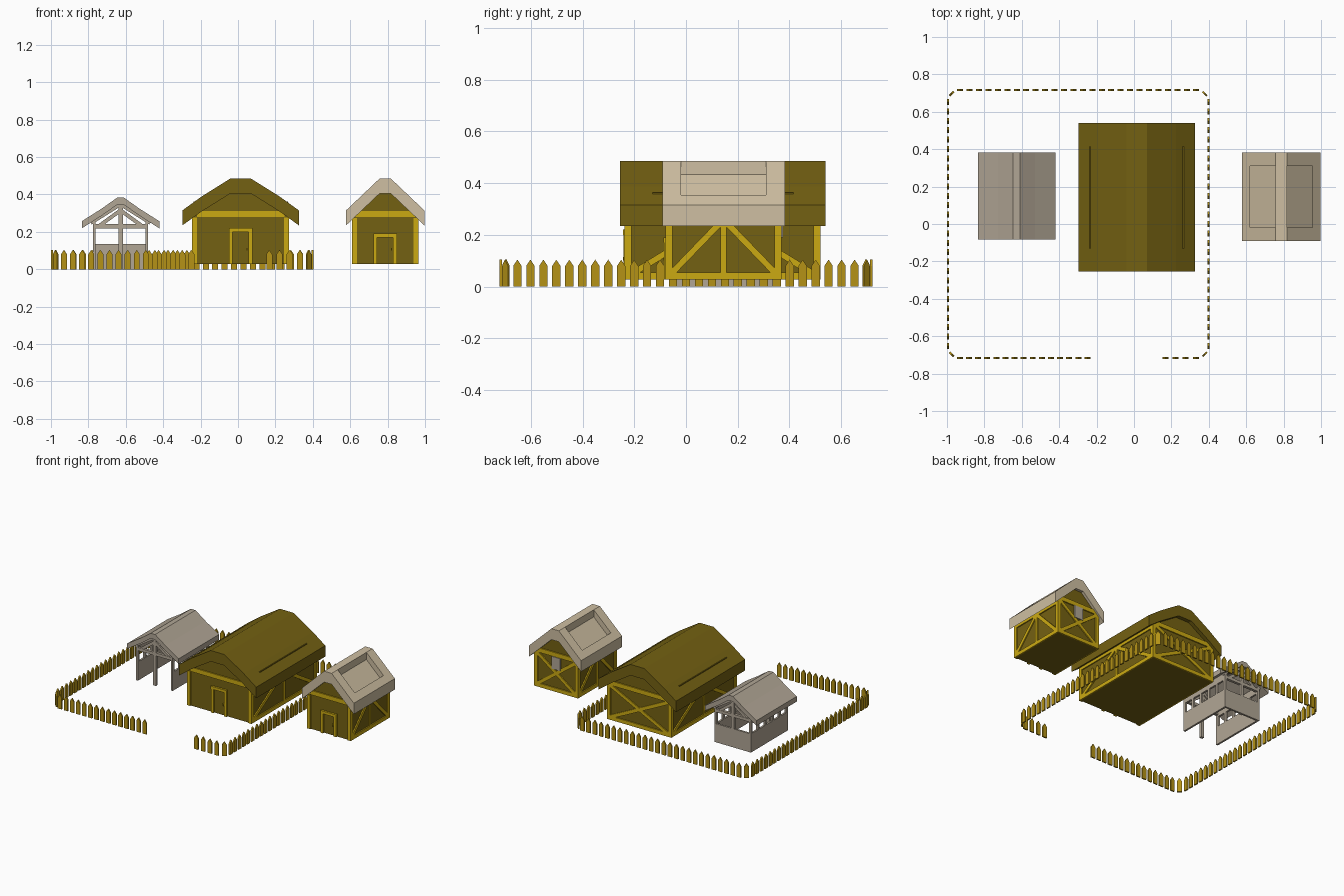
import bpy, bmesh, math
from mathutils import Vector, Matrix

cube = bpy.data.objects.get("Cube")
if cube:
    bpy.data.objects.remove(cube)


def material(name, r, g, b):
    m = bpy.data.materials.new(name)
    m.use_nodes = True
    col = (r, g, b, 1)
    m.diffuse_color = col
    m.node_tree.nodes["Principled BSDF"].inputs["Base Color"].default_value = col
    return m


DARK = material("dark olive wood", 0.175, 0.12, 0.006)
GOLD = material("gold trim", 0.6, 0.4, 0.006)
PICKET = material("picket ochre", 0.46, 0.29, 0.008)
TAN = material("tan roof", 0.62, 0.52, 0.36)
GREY = material("weathered grey", 0.44, 0.38, 0.3)


def finish(name, bm, mat):
    bmesh.ops.recalc_face_normals(bm, faces=bm.faces)
    me = bpy.data.meshes.new(name)
    bm.to_mesh(me)
    bm.free()
    me.materials.append(mat)
    ob = bpy.data.objects.new(name, me)
    bpy.context.collection.objects.link(ob)
    return ob


def add_prism(bm, pts, y0, y1, mat=Matrix()):
    """Extrude an x-z outline along y."""
    f = bm.faces.new([bm.verts.new(mat @ Vector((x, y0, z))) for x, z in pts])
    r = bmesh.ops.extrude_face_region(bm, geom=[f])
    top = [v for v in r["geom"] if isinstance(v, bmesh.types.BMVert)]
    step = mat.to_3x3() @ Vector((0, y1 - y0, 0))
    bmesh.ops.translate(bm, verts=top, vec=step)


def add_beam(bm, a, b, width, depth, normal):
    """Square timber from a to b, lying on a wall with the given normal."""
    a, b, n = Vector(a), Vector(b), Vector(normal)
    d = b - a
    side = d.normalized().cross(n)
    m = Matrix((side * width, n * depth, d)).transposed().to_4x4()
    m.translation = (a + b) / 2
    bmesh.ops.create_cube(bm, size=1, matrix=m)


def mirror(half):
    """Close a half outline, listed eave to ridge, across its centre."""
    return half + [(-x, z) for x, z in reversed(half)]


def roof_outline(top, thick, notched=None):
    under = mirror([(x, z - thick) for x, z in top])
    return mirror(notched or top) + under[::-1]


def barn(prefix, cx, half_w, y0, y1, roof_top, thick, door_h):
    """Closed barn body with gold framing on all four sides."""
    floor, t, w = 0.027, 0.008, 0.027
    at = Matrix.Translation((cx, 0, 0))
    hw = half_w - t
    under = [(x, z - thick) for x, z in roof_top]
    # wall top where the underside of the roof meets it
    for (xa, za), (xb, zb) in zip(under, under[1:]):
        if xb <= hw <= xa:
            wall_z = za + (zb - za) * (xa - hw) / (xa - xb)
    bm = bmesh.new()
    rise = [(hw, floor), (hw, wall_z)] + [p for p in under if p[0] < hw]
    add_prism(bm, mirror(rise), y0 + t, y1 - t, at)
    finish(prefix + "_walls", bm, DARK)

    bm = bmesh.new()
    c = w / 2
    low, high = floor + c, 0.295
    for y, n in ((y0 + t / 2, -1), (y1 - t / 2, 1)):
        normal = (0, n, 0)
        reach = half_w * 0.9
        add_beam(bm, (cx - reach, y, high), (cx + reach, y, high), 0.032, t, normal)
        for s in (-1, 1):
            x = cx + s * (half_w - c)
            add_beam(bm, (x, y, floor), (x, y, wall_z), w, t, normal)
            if n > 0:
                add_beam(bm, (x, y, low), (2 * cx - x, y, high - c), w * 0.9, t, normal)
        if n > 0:
            add_beam(bm, (cx - half_w, y, low), (cx + half_w, y, low), w, t, normal)
    ym = (y0 + y1) / 2
    for s in (-1, 1):
        x, normal = cx + s * (half_w - t / 2), (s, 0, 0)
        add_beam(bm, (x, y0, low), (x, y1, low), w, t, normal)
        add_beam(bm, (x, y0, wall_z - c), (x, y1, wall_z - c), w, t, normal)
        add_beam(bm, (x, ym, floor), (x, ym, wall_z), w * 0.8, t, normal)
        for y in (y0 + c, y1 - c):
            add_beam(bm, (x, y, floor), (x, y, wall_z), w, t, normal)
            add_beam(bm, (x, y, low), (x, ym, wall_z - c), w * 0.9, t, normal)
    finish(prefix + "_timber_frame", bm, GOLD)

    # door surround and handle
    bm = bmesh.new()
    for s in (-1, 1):
        x = cx + s * 0.053
        add_beam(bm, (x, y0 + 0.002, floor), (x, y0 + 0.002, door_h), 0.02, 0.014, (0, -1, 0))
    z = door_h - 0.01
    add_beam(bm, (cx - 0.063, y0, z), (cx + 0.063, y0, z), 0.02, 0.014, (0, -1, 0))
    add_beam(bm, (cx + 0.034, y0, 0.1), (cx + 0.034, y0, 0.115), 0.006, 0.014, (0, -1, 0))
    finish(prefix + "_door_frame", bm, GOLD)


# large barn
BX = 0.014
big_top = [(0.311, 0.315), (0.21, 0.388), (0.055, 0.485)]
barn("large_barn", BX, 0.26, -0.237, 0.52, big_top, 0.08, 0.22)
bm = bmesh.new()
add_prism(bm, roof_outline(big_top, 0.08), -0.255, 0.54, Matrix.Translation((BX, 0, 0)))
finish("large_barn_roof", bm, DARK)
bm = bmesh.new()
for s in (-1, 1):
    x = BX + s * 0.249
    add_beam(bm, (x, -0.13, 0.36), (x, 0.415, 0.36), 0.006, 0.006, (s, 0, 0))
finish("large_barn_roof_batten", bm, DARK)

# small barn, with a recessed panel in each roof slope
SX = 0.787
small_top = [(0.209, 0.315), (0.03, 0.485)]
notched = [(0.209, 0.315), (0.168, 0.354), (0.168, 0.302), (0.03, 0.433), (0.03, 0.485)]
barn("small_barn", SX, 0.177, -0.08, 0.37, small_top, 0.08, 0.19)
bm = bmesh.new()
at = Matrix.Translation((SX, 0, 0))
for y0, y1, cut in ((-0.09, -0.02, None), (-0.02, 0.31, notched), (0.31, 0.382, None)):
    add_prism(bm, roof_outline(small_top, 0.08, cut), y0, y1, at)
finish("small_barn_roof", bm, TAN)
bm = bmesh.new()
add_beam(bm, (SX, 0.37, 0.19), (SX, 0.37, 0.28), 0.07, 0.009, (0, 1, 0))
finish("small_barn_hatch", bm, GREY)

# open shelter
HX, HW, F, B = -0.628, 0.147, -0.065, 0.36
shed_top = [(0.207, 0.257), (0.1, 0.325), (0.018, 0.383)]
bm = bmesh.new()
add_prism(bm, roof_outline(shed_top, 0.038), -0.082, 0.382, Matrix.Translation((HX, 0, 0)))
finish("shelter_roof", bm, GREY)

bm = bmesh.new()
side, sill = HW - 0.007, 0.135
for s in (-1, 1):
    x, n = HX + s * side, (s, 0, 0)
    add_beam(bm, (x, F, sill / 2), (x, B, sill / 2), sill, 0.014, n)
    add_beam(bm, (x, F, 0.232), (x, B, 0.232), 0.05, 0.014, n)
    for i in range(6):
        y = F + 0.01 + i * (B - F - 0.02) / 5
        add_beam(bm, (x, y, 0), (x, y, 0.25), 0.02, 0.014, n)
add_beam(bm, (HX - HW, B - 0.007, sill / 2), (HX + HW, B - 0.007, sill / 2), sill, 0.014, (0, 1, 0))
finish("shelter_walls", bm, GREY)

bm = bmesh.new()
for y in (F + 0.01, B - 0.01):
    n = (0, 1, 0)
    add_beam(bm, (HX, y, 0), (HX, y, 0.36), 0.024, 0.02, n)
    add_beam(bm, (HX - HW, y, 0.23), (HX + HW, y, 0.23), 0.022, 0.02, n)
    for s in (-1, 1):
        x = HX + s * side
        add_beam(bm, (x, y, 0), (x, y, 0.25), 0.014, 0.02, n)
        add_beam(bm, (HX + s * 0.11, y, 0.235), (HX, y, 0.315), 0.02, 0.016, n)
        add_beam(bm, (HX + s * 0.16, y, 0.25), (HX, y, 0.35), 0.024, 0.016, n)
finish("shelter_truss_frames", bm, GREY)

# picket fence with a gateway at the front
bm = bmesh.new()
picket = mirror([(0.016, 0), (0.016, 0.08), (0.0, 0.104)][:2])
picket.insert(2, (0, 0.104))


def add_row(a, b):
    a, b = Vector(a), Vector(b)
    d = b - a
    count = max(1, round(d.length / 0.05))
    for i in range(count):
        p = a + d * ((i + 0.5) / count)
        m = Matrix.Translation((p.x, p.y, 0)) @ Matrix.Rotation(math.atan2(d.y, d.x), 4, "Z")
        add_prism(bm, picket, -0.005, 0.005, m)


L, R, E, k = -0.995, 0.398, 0.717, 0.04
for s in (-1, 1):
    add_row((L, s * (E - k)), (L + k, s * E))
    add_row((R, s * (E - k)), (R - k, s * E))
add_row((L, k - E), (L, E - k))
add_row((R, k - E), (R, E - k))
add_row((L + k, E), (R - k, E))
add_row((L + k, -E), (-0.225, -E))
add_row((0.14, -E), (R - k, -E))
finish("picket_fence", bm, PICKET)
